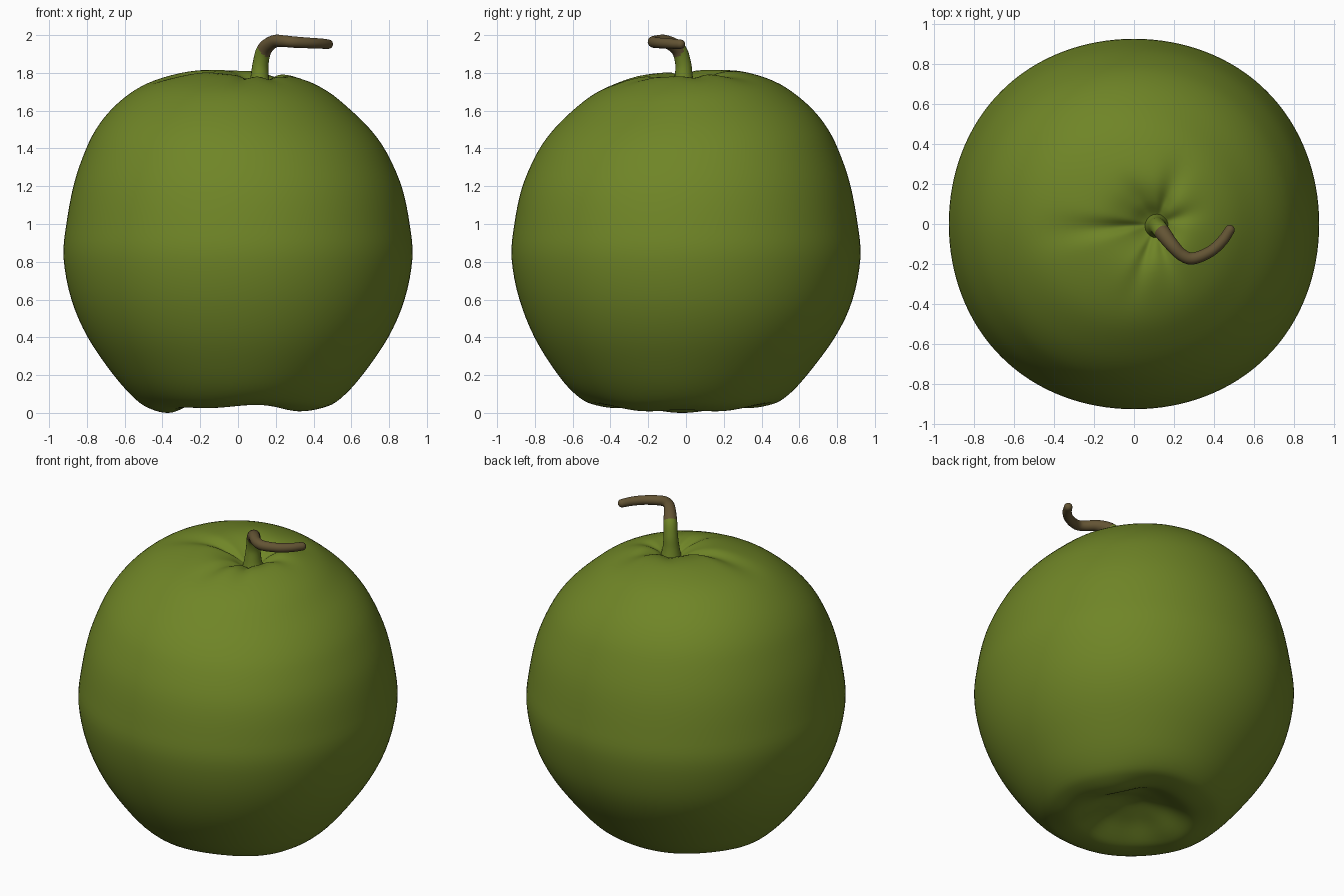
import bpy, bmesh, math
from mathutils import Vector

if "Cube" in bpy.data.objects:
    bpy.data.objects.remove(bpy.data.objects["Cube"])


def material(name, rgb):
    m = bpy.data.materials.new(name)
    m.diffuse_color = (*rgb, 1)
    m.use_nodes = True
    m.node_tree.nodes["Principled BSDF"].inputs["Base Color"].default_value = m.diffuse_color
    return m


GREEN = material("apple green", (0.16, 0.235, 0.02))
BROWN = material("stem brown", (0.125, 0.088, 0.034))


def smooth_path(points, steps):
    """Catmull-Rom interpolation through a few control points."""
    p = [Vector(q) for q in points]
    p = [2 * p[0] - p[1]] + p + [2 * p[-1] - p[-2]]
    out = []
    for i in range(1, len(p) - 2):
        a, b, c, d = p[i - 1:i + 3]
        for k in range(steps):
            t = k / steps
            out.append(0.5 * (2 * b + (c - a) * t + (2 * a - 5 * b + 4 * c - d) * t * t
                              + (3 * b - a - 3 * c + d) * t ** 3))
    return out + [p[-2]]


def skin(name, first, rings, last, mats, rule=None):
    """Closed surface through rings of points, capped by two end points."""
    bm = bmesh.new()
    loops = [[bm.verts.new(v) for v in r] for r in rings]
    n = len(loops[0])
    for a, b in zip(loops, loops[1:]):
        for j in range(n):
            k = (j + 1) % n
            bm.faces.new((a[j], a[k], b[k], b[j]))
    for pole, ring in ((first, loops[0]), (last, loops[-1])):
        v = bm.verts.new(pole)
        for j in range(n):
            bm.faces.new((v, ring[j], ring[(j + 1) % n]))
    bmesh.ops.recalc_face_normals(bm, faces=bm.faces[:])
    for f in bm.faces:
        f.smooth = True
        if rule:
            f.material_index = rule(f.calc_center_median())
    me = bpy.data.meshes.new(name)
    bm.to_mesh(me)
    bm.free()
    for m in mats:
        me.materials.append(m)
    ob = bpy.data.objects.new(name, me)
    bpy.context.collection.objects.link(ob)
    return ob


def ease(lo, hi, v):
    t = max(0.0, min(1.0, (v - lo) / (hi - lo)))
    return t * t * (3 - 2 * t)


# Apple body: revolved profile, tilted shoulder, off-centre dimple, creases
profile = [(0, 1.70), (0.05, 1.722), (0.12, 1.772), (0.22, 1.797), (0.35, 1.773),
           (0.5, 1.708), (0.64, 1.60), (0.74, 1.49), (0.81, 1.37), (0.875, 1.2),
           (0.915, 1.0), (0.93, 0.82), (0.888, 0.6), (0.80, 0.4), (0.66, 0.2),
           (0.54, 0.07), (0.46, 0.02), (0.37, 0.0), (0.29, 0.025), (0.18, 0.09),
           (0.07, 0.14), (0, 0.15)]
# crease angle, angular width, depth, reach
creases = [(185, 11, 0.028, 0.60), (55, 13, 0.026, 0.50), (12, 12, 0.016, 0.40),
           (265, 10, 0.018, 0.48), (300, 10, 0.016, 0.42), (110, 14, 0.010, 0.30)]


def body_point(r, z, a):
    wob = 1 + 0.007 * math.cos(4 * a + math.pi) * ease(0.5, 0.9, r)
    x, y = r * wob * math.cos(a), r * wob * math.sin(a)
    up = ease(1.0, 1.7, z)
    low = 1 - ease(0.1, 0.6, z)
    if z > 1:
        dz = up * 0.06 * (y - x)
        for ang, width, depth, reach in creases:
            d = (math.degrees(a) - ang + 180) % 360 - 180
            dz -= depth * math.exp(-(d / width) ** 2) * ease(0.02, 0.15, r) * (1 - ease(0.15, reach, r))
        x += 0.11 * max(0, 1 - r / 0.6) ** 1.5
        return Vector((x, y, z + dz))
    rim = low * (1 - ease(0.35, 0.62, r)) * ease(0.05, 0.3, r)
    dz = rim * (0.015 * (1 - math.cos(2 * a)) + 0.008 * (1 + math.cos(5 * a)))
    return Vector((x, y - 0.02 * low, z + dz))


pts = smooth_path([(r, 0, z) for r, z in profile], 4)
N = 128
rings = [[body_point(p.x, p.z, 2 * math.pi * j / N) for j in range(N)] for p in pts[1:-1]]
skin("apple_body", body_point(0, 1.70, 0), rings, body_point(0, 0.15, 0), [GREEN])

# Stem: bent tapered tube, green at the foot and brown beyond
stem = [(0.115, -0.01, 1.68), (0.115, -0.012, 1.77), (0.12, -0.015, 1.85), (0.14, -0.04, 1.925),
        (0.19, -0.105, 1.966), (0.24, -0.155, 1.968), (0.295, -0.172, 1.963),
        (0.38, -0.138, 1.958), (0.44, -0.085, 1.955), (0.478, -0.03, 1.952)]
radii = [0.07, 0.05, 0.042, 0.04, 0.034, 0.031, 0.03, 0.028, 0.027, 0.025]
path = smooth_path(stem, 6)
rad = [v.x for v in smooth_path([(r, 0, 0) for r in radii], 6)]
tube, side = [], Vector((1, 0, 0))
for i, c in enumerate(path):
    t = (path[min(i + 1, len(path) - 1)] - path[max(i - 1, 0)]).normalized()
    side = (side - t * side.dot(t)).normalized()
    other = t.cross(side)
    tube.append([c + rad[i] * (side * math.cos(q) + other * math.sin(q))
                 for q in (2 * math.pi * j / 20 for j in range(20))])
# rounded tip
end = path[-1]
for k in (1, 2, 3):
    b = k * math.pi / 8
    tube.append([end + (v - end) * math.cos(b) + t * rad[-1] * math.sin(b) for v in tube[len(path) - 1]])
skin("stem", path[0], tube, end + t * rad[-1], [GREEN, BROWN],
     lambda c: 1 if c.x - c.y + 0.9 * (c.z - 1.93) > 0.17 else 0)
